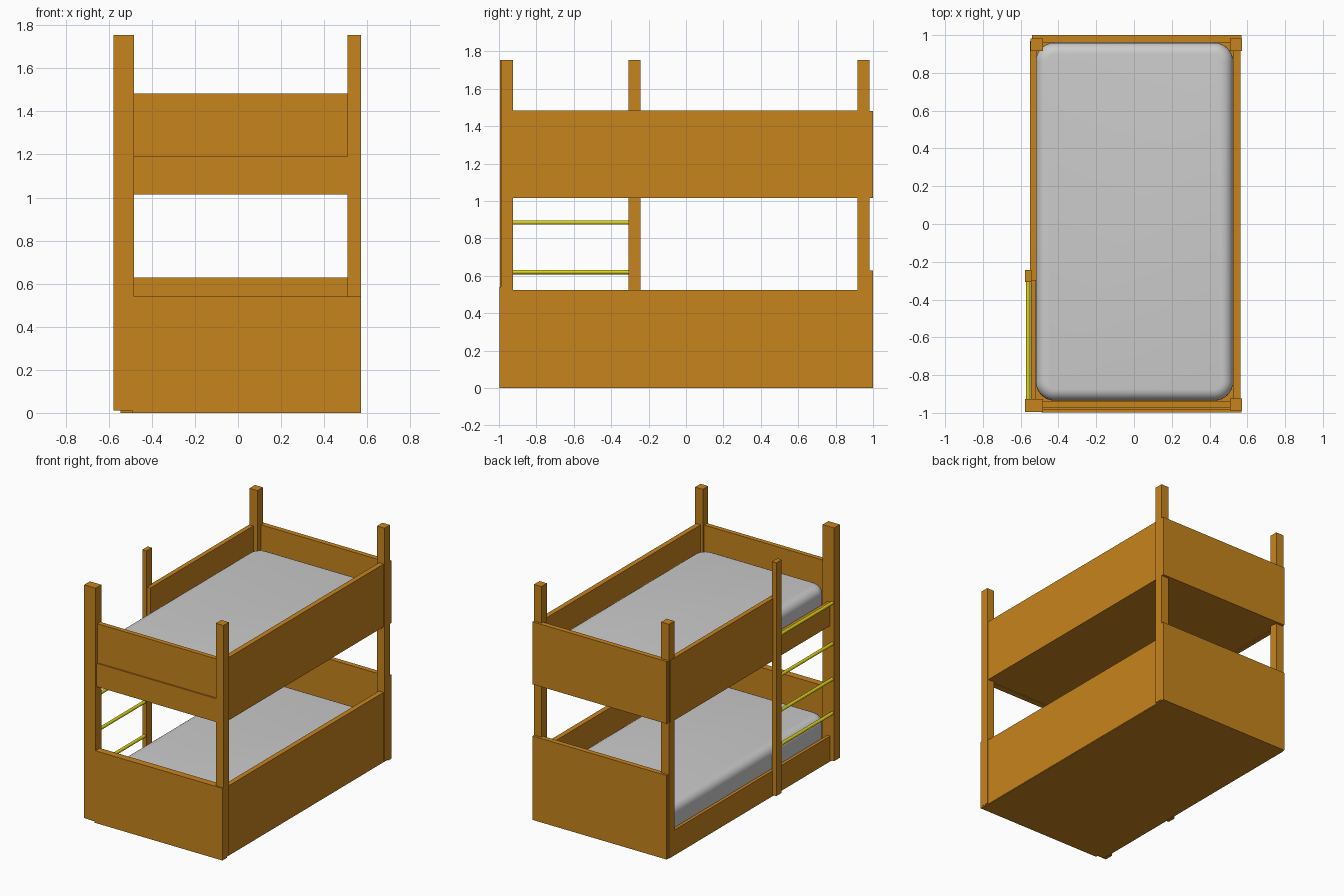
import bpy, bmesh
from mathutils import Vector

if "Cube" in bpy.data.objects:
    bpy.data.objects.remove(bpy.data.objects["Cube"])


def material(name, color):
    m = bpy.data.materials.new(name)
    m.diffuse_color = color
    m.use_nodes = True
    m.node_tree.nodes["Principled BSDF"].inputs["Base Color"].default_value = m.diffuse_color
    return m


WOOD = material("wood", (0.57, 0.23, 0.012, 1))
YELLOW = material("rung_yellow", (0.72, 0.66, 0.01, 1))


def finish(name, bm, mat=None):
    me = bpy.data.meshes.new(name)
    bm.to_mesh(me)
    bm.free()
    ob = bpy.data.objects.new(name, me)
    bpy.context.collection.objects.link(ob)
    if mat:
        me.materials.append(mat)
    return ob


def box_mesh(x, y, z):
    bm = bmesh.new()
    bmesh.ops.create_cube(bm, size=1)
    for v in bm.verts:
        v.co = Vector([(r[0] + r[1]) / 2 + c * (r[1] - r[0]) for c, r in zip(v.co, (x, y, z))])
    return bm


def board(name, x, y, z):
    return finish(name, box_mesh(x, y, z), WOOD)


def mattress(name, z):
    bm = box_mesh((-0.52, 0.525), (-0.935, 0.96), z)
    # round the corners in plan, then soften the top and bottom rims
    upright = [e for e in bm.edges if abs(e.verts[0].co.z - e.verts[1].co.z) > 0.1]
    bmesh.ops.bevel(bm, geom=upright, offset=0.1, segments=8, profile=0.5, affect='EDGES')
    rims = [e for e in bm.edges if len(e.link_faces) == 2
            and any(abs(f.normal.z) > 0.9 for f in e.link_faces)]
    bmesh.ops.bevel(bm, geom=rims, offset=0.06, segments=6, profile=0.5, affect='EDGES')
    ob = finish(name, bm)
    bpy.context.view_layer.objects.active = ob
    ob.select_set(True)
    bpy.ops.object.shade_smooth_by_angle()
    ob.select_set(False)


# Upright posts
POST = (0.01, 1.755)
board("front_left_post", (-0.577, -0.482), (-0.995, -0.927), POST)
board("front_right_post", (0.508, 0.571), (-0.988, -0.924), POST)
board("back_right_post", (0.508, 0.571), (0.917, 0.982), POST)
board("back_left_post", (-0.547, -0.482), (0.917, 0.982), POST)
board("ladder_post", (-0.577, -0.542), (-0.307, -0.243), POST)

# Head and foot boards
board("lower_front_board", (-0.49, 0.57), (-0.998, -0.945), (0, 0.54))
board("lower_back_board", (-0.54, 0.57), (0.962, 1.0), (0, 0.628))
board("upper_front_guard", (-0.5, 0.53), (-0.975, -0.94), (1.015, 1.482))
board("upper_front_rail", (-0.5, 0.56), (-0.985, -0.96), (1.015, 1.19))
board("upper_back_board", (-0.54, 0.57), (0.962, 1.0), (1.015, 1.482))

# Side boards: tall on the right, stepped on the ladder side
board("lower_right_board", (0.525, 0.563), (-0.97, 0.98), (0.005, 0.525))
board("upper_right_board", (0.525, 0.563), (-0.97, 0.98), (1.015, 1.485))
board("lower_left_rail", (-0.545, -0.522), (-0.97, 0.98), (0.005, 0.19))
board("upper_left_rail", (-0.545, -0.522), (-0.97, 0.98), (1.015, 1.19))
board("upper_left_guard", (-0.55, -0.515), (-0.3, 0.97), (1.015, 1.482))

# Bed bases and mattresses
for name, z, top in (("lower", 0.0, 0.35), ("upper", 1.02, 1.32)):
    board(name + "_base", (-0.545, 0.56), (-0.98, 0.98), (z, z + 0.04))
    mattress(name + "_mattress", (z + 0.04, top))

# Ladder rungs between the front post and the ladder post
for i, z in enumerate((0.365, 0.62, 0.885, 1.19)):
    bm = bmesh.new()
    bmesh.ops.create_cone(bm, cap_ends=True, segments=12, radius1=0.012, radius2=0.012, depth=0.64)
    for v in bm.verts:
        v.co = Vector((v.co.x - 0.561, v.co.z - 0.617, z - v.co.y))
    finish(f"ladder_rung_{i + 1}", bm, YELLOW)
